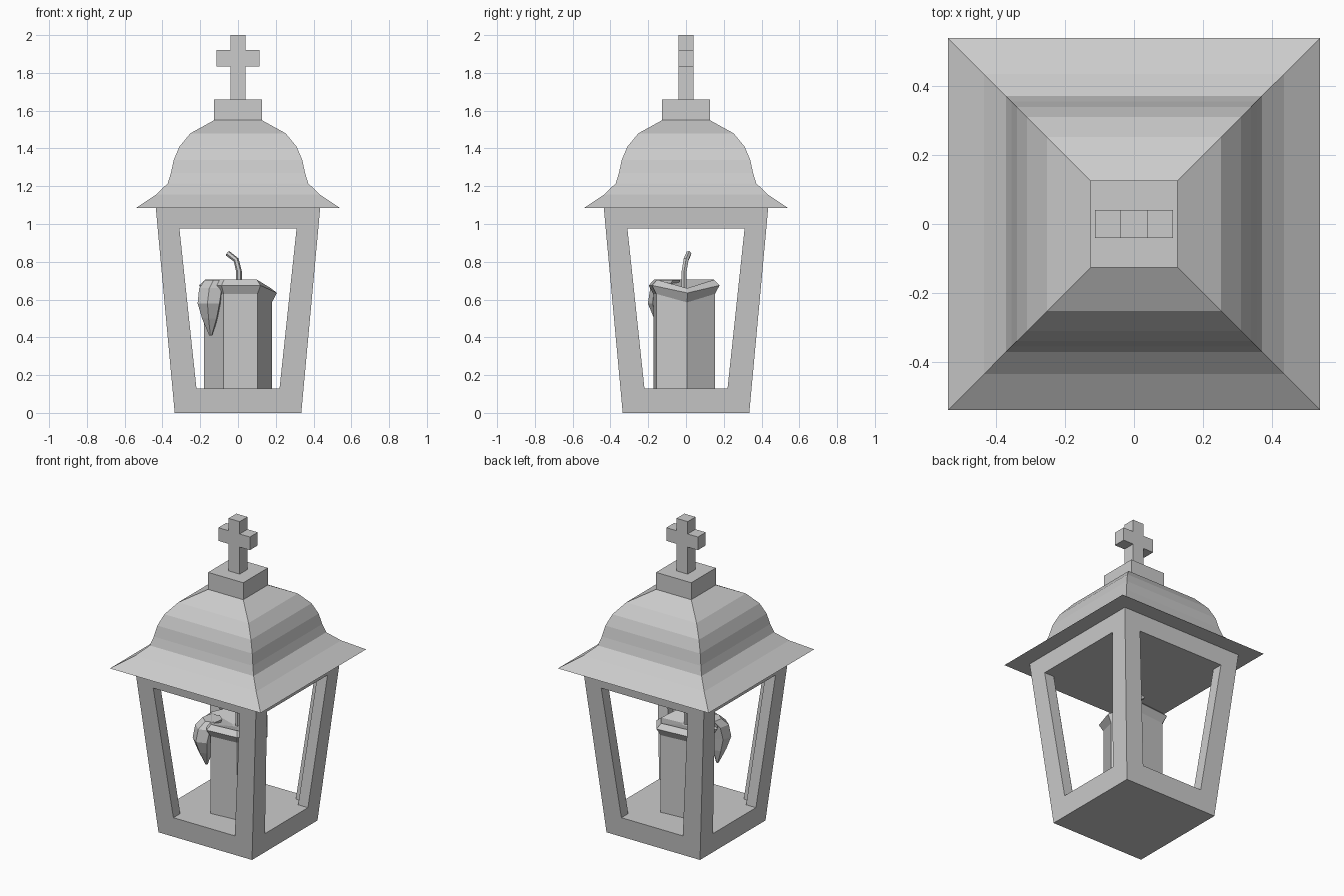
import bpy, bmesh
from math import cos, sin, radians, sqrt

if "Cube" in bpy.data.objects:
    bpy.data.objects.remove(bpy.data.objects["Cube"], do_unlink=True)

GREY = (0.6, 0.6, 0.6, 1)
mat = bpy.data.materials.new("plain grey")
mat.use_nodes = True
mat.diffuse_color = GREY
mat.node_tree.nodes["Principled BSDF"].inputs["Base Color"].default_value = GREY


def add_object(name, bm):
    bmesh.ops.recalc_face_normals(bm, faces=bm.faces[:])
    mesh = bpy.data.meshes.new(name)
    bm.to_mesh(mesh)
    bm.free()
    mesh.materials.append(mat)
    obj = bpy.data.objects.new(name, mesh)
    bpy.context.collection.objects.link(obj)
    return obj


def skin(name, loops):
    """Bridge a stack of equal point loops and cap both ends."""
    bm = bmesh.new()
    rings = [[bm.verts.new(p) for p in loop] for loop in loops]
    for a, b in zip(rings, rings[1:]):
        for i in range(len(a)):
            j = (i + 1) % len(a)
            bm.faces.new((a[i], a[j], b[j], b[i]))
    bm.faces.new(rings[0])
    bm.faces.new(rings[-1])
    return add_object(name, bm)


def polygon(x, y, z, r, sides, phase):
    angles = [radians(phase + 360 * i / sides) for i in range(sides)]
    return [(x + r * cos(a), y + r * sin(a), z) for a in angles]


def square_loft(name, profile):
    return skin(name, [polygon(0, 0, z, h * sqrt(2), 4, 45) for h, z in profile])


# Tapered lantern frame: solid base, header and four L-shaped corner posts
SILL, LINTEL = 0.13, 0.975
square_loft("base", [(0.335, 0), (0.347, SILL)])
square_loft("header", [(0.425, LINTEL), (0.435, 1.085)])


def corner_section(outer, opening, z):
    inner = outer - 0.07
    return [(outer, outer, z), (opening, outer, z), (opening, inner, z),
            (inner, inner, z), (inner, opening, z), (outer, opening, z)]


posts = skin("corner_posts", [corner_section(0.347, 0.22, SILL),
                              corner_section(0.425, 0.31, LINTEL)])
mirror = posts.modifiers.new("mirror", "MIRROR")
mirror.use_axis = (True, True, False)
mirror.use_mirror_merge = False

# Bell-shaped square roof with the block on top
square_loft("roof", [(0.54, 1.085), (0.435, 1.155), (0.372, 1.215), (0.355, 1.27),
                     (0.34, 1.34), (0.31, 1.41), (0.252, 1.48), (0.126, 1.55)])
square_loft("roof_block", [(0.126, 1.55), (0.126, 1.66)])

# Cross finial: one outline given depth
half = [(0.04, 1.66), (0.04, 1.835), (0.113, 1.835),
        (0.113, 1.92), (0.04, 1.92), (0.04, 2.0)]
outline = half + [(-x, z) for x, z in reversed(half)]
skin("cross", [[(x, y, z) for x, z in outline] for y in (-0.04, 0.04)])

# Six-sided candle with a flared rim, a hollow top and a dip at one corner
candle = []
for r, z, dip in [(0.18, SILL, 0), (0.18, 0.63, 0.045), (0.207, 0.675, 0.04),
                  (0.175, 0.705, 0.045), (0.03, 0.66, 0)]:
    ring = polygon(0, -0.01, z, r, 6, 5)
    ring[0] = (ring[0][0], ring[0][1], z - dip)
    candle.append(ring)
skin("candle", candle)

# Melted wax running down the side
drip = [(-0.12, -0.09, 0.703, 0.06), (-0.14, -0.12, 0.66, 0.07),
        (-0.15, -0.135, 0.58, 0.068), (-0.148, -0.125, 0.5, 0.045),
        (-0.145, -0.115, 0.41, 0.008)]
skin("wax_drip", [polygon(x, y, z, r, 6, 20) for x, y, z, r in drip])

# Bent wick
curve = bpy.data.curves.new("wick", "CURVE")
curve.dimensions = "3D"
curve.bevel_depth = 0.015
curve.bevel_resolution = 1
curve.use_fill_caps = True
path = [(0.005, -0.01, 0.65), (0.005, -0.01, 0.75), (-0.01, 0, 0.81), (-0.055, 0.015, 0.845)]
spline = curve.splines.new("POLY")
spline.points.add(len(path) - 1)
for point, co in zip(spline.points, path):
    point.co = (*co, 1)
spline.use_smooth = False
curve.materials.append(mat)
wick = bpy.data.objects.new("wick", curve)
bpy.context.collection.objects.link(wick)
